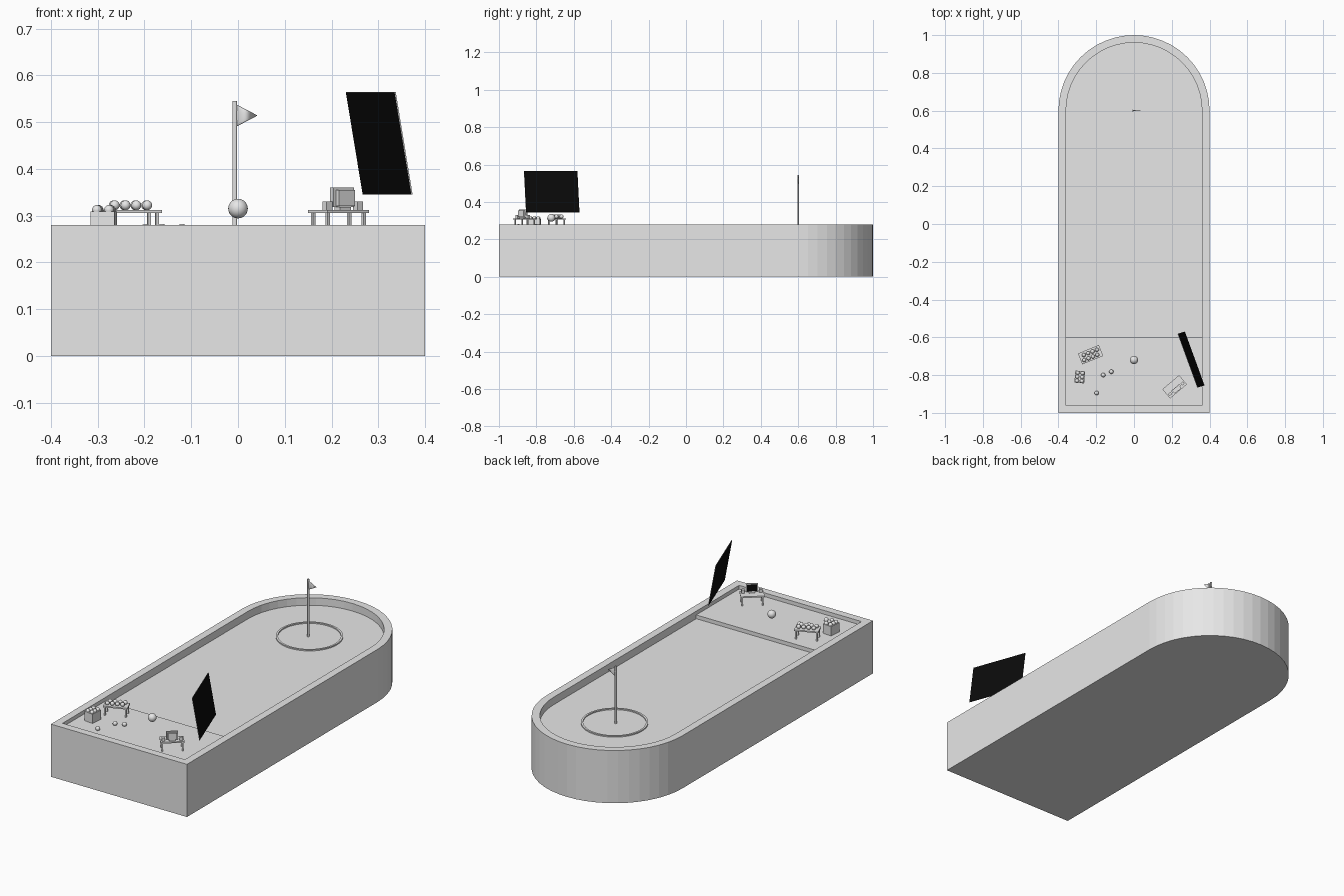
import bpy, bmesh, math
from mathutils import Matrix, Vector

if "Cube" in bpy.data.objects:
    bpy.data.objects.remove(bpy.data.objects["Cube"])


def material(name, v):
    m = bpy.data.materials.new(name)
    m.diffuse_color = (v, v, v, 1)
    m.use_nodes = True
    m.node_tree.nodes["Principled BSDF"].inputs["Base Color"].default_value = m.diffuse_color
    return m


GREY = material("light grey", 0.8)
BLACK = material("black", 0.003)


def finish(name, bm, mat=GREY, smooth=False, matrix=None):
    if matrix is not None:
        bm.transform(matrix)
    bmesh.ops.recalc_face_normals(bm, faces=bm.faces)
    me = bpy.data.meshes.new(name)
    for f in bm.faces:
        f.smooth = smooth
    bm.to_mesh(me)
    bm.free()
    me.materials.append(mat)
    ob = bpy.data.objects.new(name, me)
    bpy.context.collection.objects.link(ob)
    return ob


def box(name, centre, size, frame=Matrix(), mat=GREY):
    bm = bmesh.new()
    bmesh.ops.create_cube(bm, size=1)
    return finish(name, bm, mat, False,
                  frame @ Matrix.Translation(centre) @ Matrix.Diagonal((*size, 1)))


def ball(name, centre, r, frame=Matrix()):
    bm = bmesh.new()
    bmesh.ops.create_uvsphere(bm, u_segments=20, v_segments=12, radius=r)
    return finish(name, bm, GREY, True, frame @ Matrix.Translation(centre))


def placed(x, y, z, degrees):
    return Matrix.Translation((x, y, z)) @ Matrix.Rotation(math.radians(degrees), 4, 'Z')


# Tray: straight sides, square front, round back, sunken field
RIM, FIELD, DECK, SEG = 0.28, 0.24, 0.26, 24


def outline(bm, r, front, z):
    pts = [(-r, front), (r, front)]
    pts += [(r * math.cos(math.pi * i / SEG), 0.6 + r * math.sin(math.pi * i / SEG))
            for i in range(SEG + 1)]
    return [bm.verts.new((x, y, z)) for x, y in pts]


bm = bmesh.new()
rings = [outline(bm, 0.4, -1, 0), outline(bm, 0.4, -1, RIM),
         outline(bm, 0.36, -0.96, RIM), outline(bm, 0.36, -0.96, FIELD)]
for a, b in zip(rings, rings[1:]):
    for i in range(len(a)):
        j = (i + 1) % len(a)
        bm.faces.new((a[i], a[j], b[j], b[i]))
bm.faces.new(rings[0])
bm.faces.new(rings[-1])
finish("tray", bm)

# Raised deck at the front
box("deck", (0, -0.78, (FIELD + DECK) / 2), (0.72, 0.36, DECK - FIELD))

# Thin raised ring around the pole
bm = bmesh.new()
profile = [(0.152, 0), (0.152, 0.006), (0.162, 0.006), (0.162, 0)]
N = 48
loops = [[bm.verts.new((r * math.cos(2 * math.pi * i / N),
                        r * math.sin(2 * math.pi * i / N), z)) for i in range(N)]
         for r, z in profile]
for a, b in zip(loops, loops[1:]):
    for i in range(N):
        j = (i + 1) % N
        bm.faces.new((a[i], a[j], b[j], b[i]))
finish("target_ring", bm, matrix=Matrix.Translation((0, 0.6, FIELD)))

# Pole and flattened cone flag
bm = bmesh.new()
bmesh.ops.create_cone(bm, cap_ends=True, segments=12, radius1=0.005, radius2=0.005, depth=0.305)
pole = finish("flag_pole", bm, matrix=Matrix.Translation((-0.007, 0.6, 0.3925)))
bm = bmesh.new()
bmesh.ops.create_cone(bm, cap_ends=True, segments=16, radius1=0.024, radius2=0, depth=0.046)
finish("flag", bm, GREY, True, Matrix.Translation((0.019, 0.6, 0.514))
       @ Matrix.Diagonal((1, 0.12, 1, 1)) @ Matrix.Rotation(math.pi / 2, 4, 'Y'))

# Large leaning screen, black on both broad faces
a, b = Vector((0.268, -0.57, 0.345)), Vector((0.372, -0.855, 0.345))
up = Vector((-0.036, -0.011, 0.219))
n = (b - a).cross(up).normalized() * 0.0015
bm = bmesh.new()
front = [bm.verts.new(p + n) for p in (a, b, b + up, a + up)]
back = [bm.verts.new(p - n) for p in (a, b, b + up, a + up)]
bm.faces.new(front)
bm.faces.new(back)
for i in range(4):
    j = (i + 1) % 4
    bm.faces.new((front[i], front[j], back[j], back[i]))
screen = finish("large_screen", bm, BLACK)
screen.data.materials.append(GREY)
for p in screen.data.polygons:
    p.material_index = 0 if abs(p.normal.dot(n.normalized())) > 0.9 else 1


# Tables
def table(name, frame, w, d):
    box(name + "_top", (0, 0, 0.0485), (w, d, 0.007), frame)
    for sx in (-1, 1):
        for sy in (-1, 1):
            box(name + "_leg", (sx * (w / 2 - 0.008), sy * (d / 2 - 0.008), 0.0225),
                (0.007, 0.007, 0.045), frame)


desk = placed(0.215, -0.862, DECK, 40)
rack = placed(-0.23, -0.692, DECK, 22)
table("computer_table", desk, 0.116, 0.064)
table("ball_table", rack, 0.12, 0.062)

# Computer monitor with two speakers
box("monitor_stand", (0, -0.014, 0.055), (0.03, 0.018, 0.006), desk)
box("monitor_case", (0, -0.012, 0.079), (0.058, 0.01, 0.042), desk)
box("monitor_back", (0, -0.022, 0.078), (0.044, 0.012, 0.034), desk)
box("monitor_screen", (0, -0.0065, 0.079), (0.05, 0.002, 0.034), desk, BLACK)
for s in (-1, 1):
    box("speaker", (s * 0.043, -0.014, 0.061), (0.016, 0.014, 0.018), desk)

# Balls on the table, in two staggered rows
for row, y in enumerate((-0.014, 0.012)):
    for i in range(4):
        ball("table_ball", (-0.042 + 0.025 * i + 0.008 * row, y, 0.062), 0.0105, rack)

# Crate heaped with balls
crate = placed(-0.287, -0.81, DECK, -5)
box("crate", (0, 0, 0.0245), (0.052, 0.064, 0.049), crate)
for x in (-0.013, 0.013):
    for y in (-0.021, 0, 0.021):
        ball("crate_ball", (x, y, 0.052), 0.0105, crate)

# Loose balls
ball("teed_ball", (0, -0.72, 0.315), 0.021)
for x, y in ((-0.163, -0.80), (-0.12, -0.782), (-0.198, -0.895)):
    ball("loose_ball", (x, y, DECK + 0.011), 0.0115)
